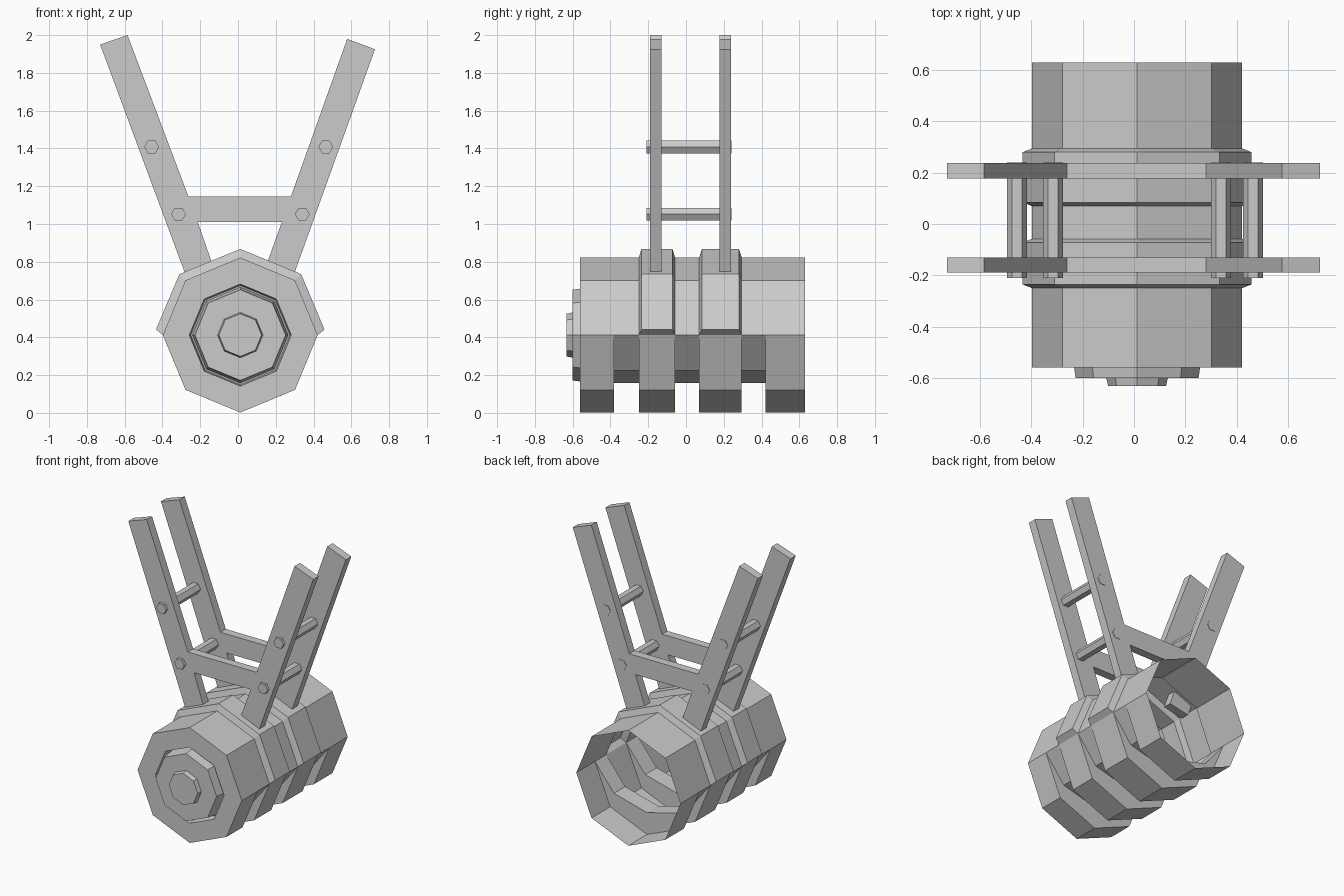
import bpy, bmesh, math

if "Cube" in bpy.data.objects:
    bpy.data.objects.remove(bpy.data.objects["Cube"])

CX, CZ, R = 0.012, 0.412, 0.41


def make(name, bm):
    bmesh.ops.remove_doubles(bm, verts=bm.verts, dist=1e-5)
    bmesh.ops.recalc_face_normals(bm, faces=bm.faces)
    me = bpy.data.meshes.new(name)
    bm.to_mesh(me)
    bm.free()
    ob = bpy.data.objects.new(name, me)
    bpy.context.collection.objects.link(ob)
    return ob


def loft(bm, rings):
    loops = [[bm.verts.new(p) for p in r] for r in rings]
    n = len(rings[0])
    for a, b in zip(loops, loops[1:]):
        for i in range(n):
            j = (i + 1) % n
            pa, pb, qa, qb = a[i], a[j], b[i], b[j]
            if max((pa.co - qa.co).length, (pb.co - qb.co).length) < 1e-6:
                continue
            if max((pa.co - pb.co).length, (qa.co - qb.co).length) < 1e-6:
                continue
            vs = []
            for v in (pa, pb, qb, qa):
                if all((v.co - w.co).length > 1e-6 for w in vs):
                    vs.append(v)
            if len(vs) > 2:
                bm.faces.new(vs)
    return loops


# Ten-point octagon: both side corners are doubled so the upper half can swell
# into a band and the lower half can sink into a groove independently.
def body_ring(y, kind):
    pts = []
    for k in range(5):
        a = math.radians(45 * k)
        r = R
        x, z = CX + r * math.cos(a), CZ + r * math.sin(a)
        if kind == "band":
            if k in (0, 4):
                x += 0.036 * (1 if k == 0 else -1)
                z += 0.03
            else:
                x += 0.046 * math.cos(a)
                z += 0.046 * math.sin(a)
        pts.append((x, y, z))
    low = [(-R, 0), (-0.29, -0.29), (0, -R), (0.29, -0.29), (R, 0)]
    if kind == "groove":
        low = [(-R, 0), (-0.26, -0.187), (0, -0.255), (0.26, -0.187), (R, 0)]
    return pts + [(CX + x, y, CZ + z) for x, z in low]


# Hollow canister shell, open at the back
sections = [(-0.56, "plain"), (-0.38, "plain"), (-0.38, "groove"),
            (-0.25, "groove"), (-0.25, "plain"), (-0.236, "band"),
            (-0.072, "band"), (-0.058, "plain"), (-0.058, "groove"),
            (0.07, "groove"), (0.07, "plain"), (0.084, "band"),
            (0.28, "band"), (0.295, "plain"), (0.295, "groove"),
            (0.42, "groove"), (0.42, "plain"), (0.63, "plain")]
bm = bmesh.new()
loft(bm, [body_ring(y, k) for y, k in sections])
make("canister_shell", bm)


# Stepped front cap: recess ring, boss and centre button
def octagon(r, y):
    return [(CX + r * math.cos(i * math.pi / 4), y,
             CZ + r * math.sin(i * math.pi / 4)) for i in range(8)]


bm = bmesh.new()
cap = [(R, -0.56), (0.27, -0.56), (0.262, -0.50), (0.254, -0.50),
       (0.24, -0.60), (0.12, -0.60), (0.113, -0.632)]
loops = loft(bm, [octagon(r, y) for r, y in cap])
bm.faces.new(loops[-1])
make("front_cap", bm)


# Solid prism running along y
def prism(name, profile, y0, y1):
    bm = bmesh.new()
    loops = loft(bm, [[(x, y, z) for x, z in profile] for y in (y0, y1)])
    for l in loops:
        bm.faces.new(l)
    return make(name, bm)


# Forked side plates: two splayed arms joined by a crossbar
fork = [(-0.255, 0.67), (-0.105, 0.70), (-0.213, 1.01), (0.232, 1.01),
        (0.12, 0.70), (0.27, 0.66), (0.725, 1.925), (0.578, 1.98),
        (0.28, 1.145), (-0.262, 1.145), (-0.585, 2.0), (-0.73, 1.95)]
for name, y in (("front_fork", -0.16), ("back_fork", 0.207)):
    prism(name, fork, y - 0.03, y + 0.03)

# Hexagonal tie rods through both forks
for i, (x, z) in enumerate([(-0.457, 1.408), (0.465, 1.408),
                            (-0.315, 1.052), (0.34, 1.052)]):
    hexa = [(x + 0.039 * math.cos(k * math.pi / 3),
             z + 0.039 * math.sin(k * math.pi / 3)) for k in range(6)]
    prism(f"tie_rod_{i + 1}", hexa, -0.21, 0.24)
